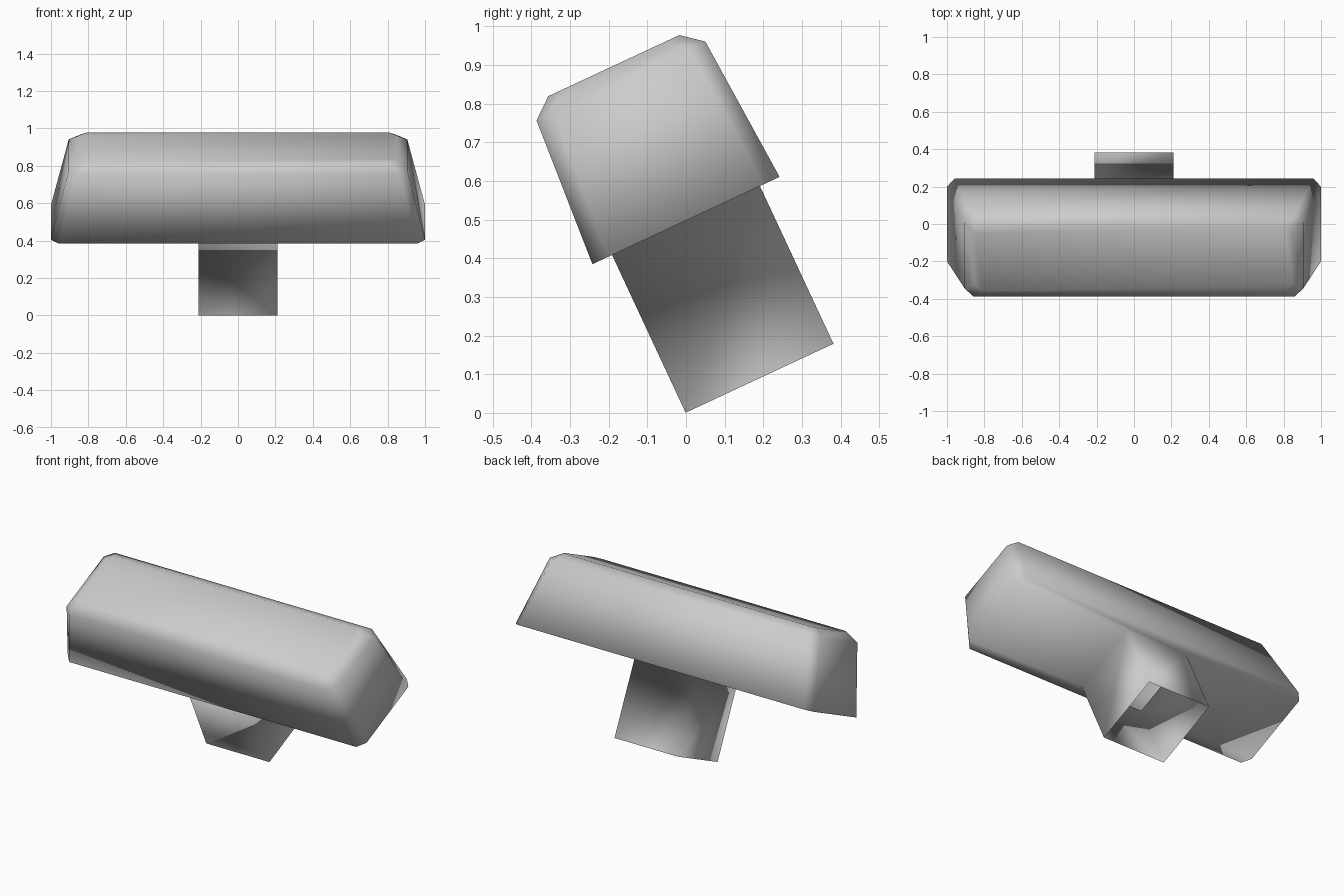
import bpy
import bmesh
from math import radians
from mathutils import Matrix

cube = bpy.data.objects.get("Cube")
if cube:
    bpy.data.objects.remove(cube, do_unlink=True)

GREY = (0.6, 0.6, 0.6, 1.0)
mat = bpy.data.materials.new("plain grey")
mat.use_nodes = True
mat.diffuse_color = GREY
mat.node_tree.nodes["Principled BSDF"].inputs["Base Color"].default_value = GREY

SIGNS = ((1, 1), (-1, 1), (-1, -1), (1, -1))
bm = bmesh.new()


def octagon(x_out, x_in, y_out, y_in, z):
    """Rectangle with cut corners, counter-clockwise."""
    ring = []
    for sx, sy in SIGNS:
        pair = [(x_out, y_in), (x_in, y_out)]
        if sx * sy < 0:
            pair.reverse()
        ring += [bm.verts.new((sx * x, sy * y, z)) for x, y in pair]
    return ring


def square(half, z):
    return [bm.verts.new((sx * half, sy * half, z)) for sx, sy in SIGNS]


def loft(lower, upper):
    n = len(lower)
    for i in range(n):
        j = (i + 1) % n
        bm.faces.new((lower[i], lower[j], upper[j], upper[i]))


# Tapered cap with bevelled top
base = octagon(1.0, 0.96, 0.267, 0.22, 0.0)
shoulder = octagon(0.905, 0.86, 0.241, 0.195, 0.398)
crown = octagon(0.85, 0.81, 0.187, 0.15, 0.442)
loft(base, shoulder)
loft(shoulder, crown)
bm.faces.new(crown)

# Open square stem and the underside around it
mouth = square(0.211, -0.45)
root = square(0.211, 0.0)
loft(mouth, root)
for k in range(4):
    n = (k + 1) % 4
    a, b, c = base[2 * k], base[2 * k + 1], base[2 * n]
    bm.faces.new((root[k], b, a))
    bm.faces.new((root[n], c, b, root[k]))

# Lean the whole piece back
bm.transform(Matrix.Translation((0, 0, 0.4975)) @ Matrix.Rotation(radians(25), 4, "X"))
for f in bm.faces:
    f.smooth = True
bm.normal_update()

mesh = bpy.data.meshes.new("cap_and_stem")
bm.to_mesh(mesh)
bm.free()
mesh.materials.append(mat)
obj = bpy.data.objects.new("cap_and_stem", mesh)
bpy.context.collection.objects.link(obj)
